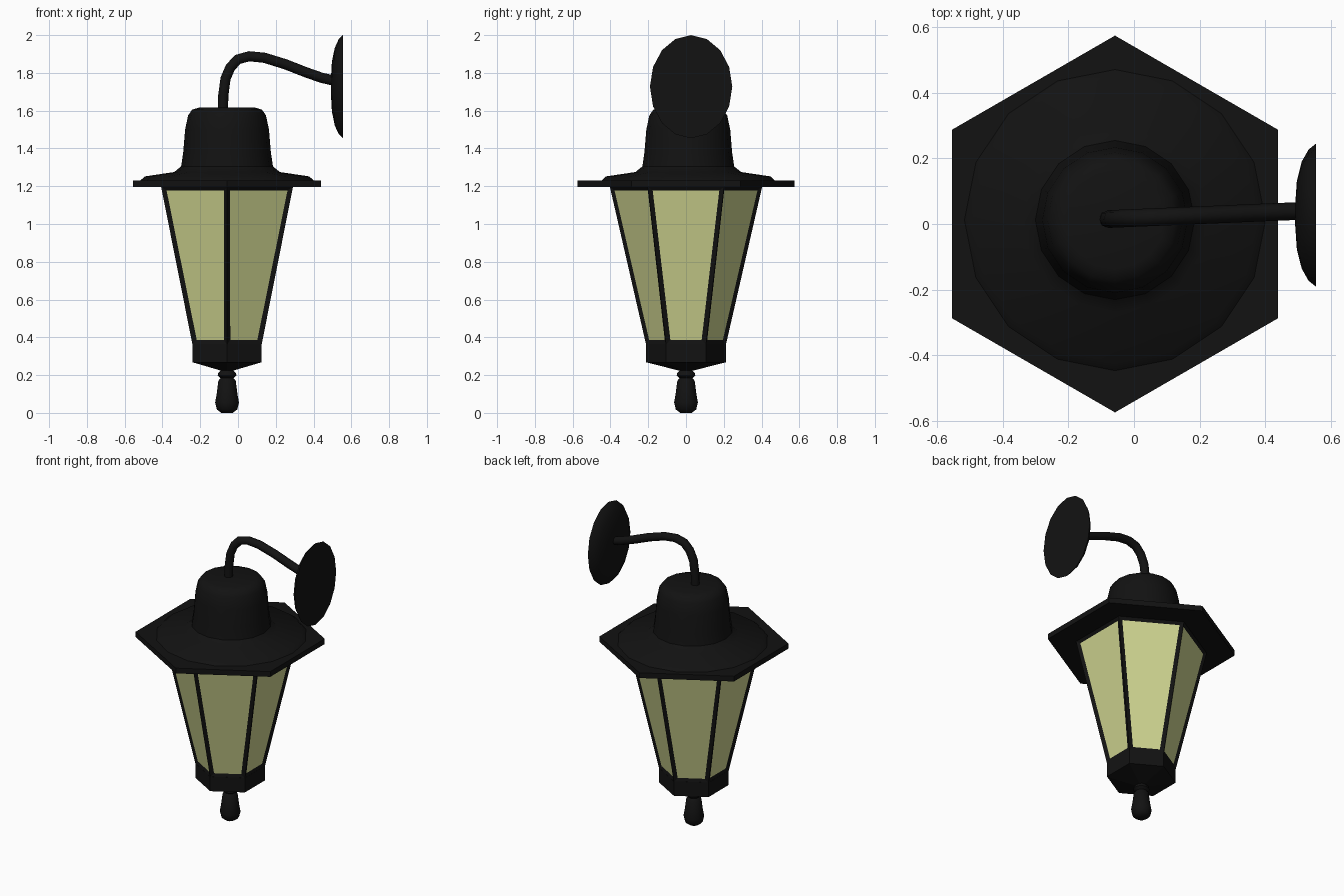
import bpy, bmesh, math
from mathutils import Matrix, Vector

if "Cube" in bpy.data.objects:
    bpy.data.objects.remove(bpy.data.objects["Cube"])

CX = -0.058  # lantern axis


def material(name, colour):
    m = bpy.data.materials.new(name)
    m.diffuse_color = colour
    m.use_nodes = True
    m.node_tree.nodes["Principled BSDF"].inputs["Base Color"].default_value = m.diffuse_color
    return m


black = material("black_metal", (0.006, 0.006, 0.006, 1))
cream = material("cream_glass", (0.62, 0.66, 0.28, 1))


def finish(name, bm, smooth):
    bmesh.ops.recalc_face_normals(bm, faces=bm.faces)
    mesh = bpy.data.meshes.new(name)
    bm.to_mesh(mesh)
    bm.free()
    ob = bpy.data.objects.new(name, mesh)
    bpy.context.collection.objects.link(ob)
    mesh.materials.append(black)
    if smooth:
        bpy.ops.object.select_all(action='DESELECT')
        ob.select_set(True)
        bpy.context.view_layer.objects.active = ob
        bpy.ops.object.shade_smooth_by_angle(angle=math.radians(40))
    return ob


def rings(profile, sides):
    """Stack of capped n-sided rings from (radius, z) pairs, a corner facing +y."""
    bm = bmesh.new()
    loops = []
    for r, z in profile:
        angles = [math.pi / 2 + 2 * math.pi * i / sides for i in range(sides)]
        loops.append([bm.verts.new((r * math.cos(a), r * math.sin(a), z)) for a in angles])
    for lo, hi in zip(loops, loops[1:]):
        for i in range(sides):
            j = (i + 1) % sides
            bm.faces.new((lo[i], lo[j], hi[j], hi[i]))
    bm.faces.new(loops[0][::-1])
    bm.faces.new(loops[-1])
    return bm


def part(name, profile, sides, smooth=False, y=0.0):
    bm = rings(profile, sides)
    bmesh.ops.translate(bm, verts=bm.verts, vec=(CX, y, 0))
    return finish(name, bm, smooth)


# Bottom knob, hexagonal base cup and roof plate
part("finial", [(0.03, 0), (0.054, 0.018), (0.063, 0.055), (0.055, 0.1), (0.046, 0.17),
                (0.034, 0.184), (0.05, 0.198), (0.046, 0.212), (0.03, 0.228)], 12, True)
part("base_cup", [(0.03, 0.222), (0.211, 0.268), (0.211, 0.365)], 6)
part("roof_plate", [(0.575, 1.195), (0.575, 1.23)], 6)

# Rounded roof cap
part("roof_cap", [(0.465, 1.225), (0.435, 1.252), (0.28, 1.275), (0.243, 1.305), (0.232, 1.38),
                  (0.222, 1.5), (0.206, 1.575), (0.185, 1.605), (0.15, 1.616)], 16, True, 0.012)

# Tapered lantern body with inset glass panes
bm = rings([(0.211, 0.36), (0.403, 1.197)], 6)
panes = [f for f in bm.faces if len(f.verts) == 4]
bmesh.ops.recalc_face_normals(bm, faces=bm.faces)
bmesh.ops.inset_individual(bm, faces=panes, thickness=0.034, depth=-0.01)
for f in panes:
    f.material_index = 1
bmesh.ops.translate(bm, verts=bm.verts, vec=(CX, 0, 0))
body = finish("lantern_body", bm, False)
body.data.materials.append(cream)

# Bent arm
path = [(-0.08, 1.58), (-0.078, 1.68), (-0.066, 1.77), (-0.04, 1.83), (0.0, 1.872), (0.06, 1.888),
        (0.14, 1.88), (0.25, 1.846), (0.36, 1.803), (0.44, 1.775), (0.51, 1.758)]
curve = bpy.data.curves.new("arm", 'CURVE')
curve.dimensions = '3D'
curve.bevel_depth = 0.027
curve.bevel_resolution = 2
curve.use_fill_caps = True
spline = curve.splines.new('POLY')
spline.points.add(len(path) - 1)
for p, (x, z) in zip(spline.points, path):
    p.co = (x, 0.015 + 0.025 * (x + 0.08) / 0.59, z, 1)
spline.use_smooth = True
curve.materials.append(black)
bpy.context.collection.objects.link(bpy.data.objects.new("arm", curve))

# Oval domed wall plate, flat side facing +x
bm = rings([(1.0, 0), (0.92, 0.022), (0.75, 0.043), (0.48, 0.058), (0.15, 0.063)], 16)
basis = Matrix(((0, 0, -1, 0.555), (0, 0.218, 0, 0.027), (0.273, 0, 0, 1.727), (0, 0, 0, 1)))
bmesh.ops.transform(bm, matrix=basis, verts=bm.verts)
finish("wall_plate", bm, True)
